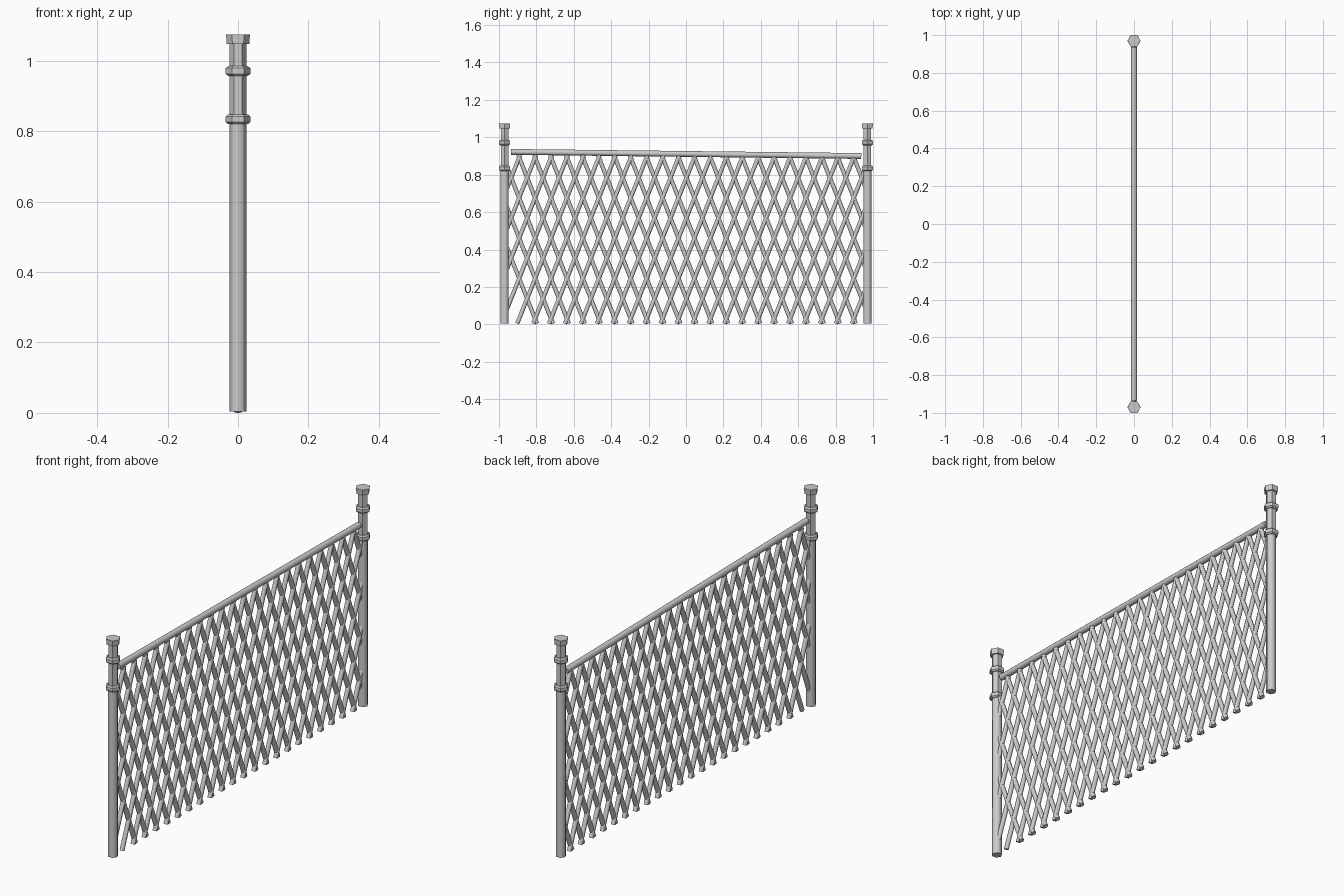
import bpy, bmesh, math
from mathutils import Vector

if "Cube" in bpy.data.objects:
    bpy.data.objects.remove(bpy.data.objects["Cube"])

POST_Y = 0.97
EDGE = 0.957          # where lattice strands stop inside the posts
PITCH, FIRST_Y, COUNT = 0.0852, -0.892, 22
Z_CROSS, Z_TOP = 0.03, 0.905
SLOPE = 0.2155 / PITCH


def finish(bm, name, smooth=None):
    bmesh.ops.recalc_face_normals(bm, faces=bm.faces)
    me = bpy.data.meshes.new(name)
    bm.to_mesh(me)
    bm.free()
    ob = bpy.data.objects.new(name, me)
    bpy.context.collection.objects.link(ob)
    if smooth:
        bpy.ops.object.select_all(action='DESELECT')
        ob.select_set(True)
        bpy.context.view_layer.objects.active = ob
        bpy.ops.object.shade_smooth_by_angle(angle=math.radians(smooth))
    return ob


def lathe(name, profile, y, sides=6, smooth=None):
    """Stack of polygon rings, (radius, z) pairs, capped at both ends."""
    bm = bmesh.new()
    rings = []
    for r, z in profile:
        rings.append([bm.verts.new((r * math.cos(2 * math.pi * i / sides),
                                    y + r * math.sin(2 * math.pi * i / sides), z))
                      for i in range(sides)])
    for a, b in zip(rings, rings[1:]):
        for i in range(sides):
            j = (i + 1) % sides
            bm.faces.new((a[i], a[j], b[j], b[i]))
    bm.faces.new(rings[0])
    bm.faces.new(rings[-1])
    return finish(bm, name, smooth)


def tube(bm, p, q, r, sides):
    p, q = Vector(p), Vector(q)
    d = q - p
    geo = bmesh.ops.create_cone(bm, cap_ends=True, segments=sides,
                                radius1=r, radius2=r, depth=d.length)
    bmesh.ops.rotate(bm, verts=geo['verts'],
                     matrix=Vector((0, 0, 1)).rotation_difference(d).to_matrix())
    bmesh.ops.translate(bm, verts=geo['verts'], vec=(p + q) / 2)


# Hexagonal posts with two collars and a cap
for side, y in (("left", -POST_Y), ("right", POST_Y)):
    lathe(f"{side}_post", [(0.024, 0.004), (0.024, 0.83)], y, smooth=65)
    lathe(f"{side}_post_neck", [(0.0235, 0.83), (0.0235, 1.055)], y)
    for label, z in (("lower", 0.834), ("upper", 0.971)):
        lathe(f"{side}_{label}_collar",
              [(0.028, z - 0.014), (0.035, z - 0.008), (0.035, z + 0.008),
               (0.028, z + 0.014)], y)
    lathe(f"{side}_cap", [(0.032, 1.048), (0.034, 1.075)], y)

# Slightly sloping top rail
bm = bmesh.new()
tube(bm, (0, -0.935, 0.922), (0, 0.937, 0.9), 0.0155, 12)
finish(bm, "top_rail", 40)

# Two crossing families of diagonal strands, clipped at posts, ground and rail
for name, sign, x in (("rising_strands", 1, 0.001), ("falling_strands", -1, -0.001)):
    bm = bmesh.new()
    for k in range(-5, COUNT + 5):
        y0 = FIRST_Y + k * PITCH
        if sign < 0 and k == 0:
            continue
        m = sign * SLOPE
        ends = []
        for z in (0.004, Z_TOP):
            yy = y0 + (z - Z_CROSS) / m
            yc = max(-EDGE, min(EDGE, yy))
            ends.append(Vector((x, yc, Z_CROSS + m * (yc - y0))))
        if (ends[1] - ends[0]).length > 0.05:
            tube(bm, ends[0], ends[1], 0.0112, 8)
    finish(bm, name, 50)
